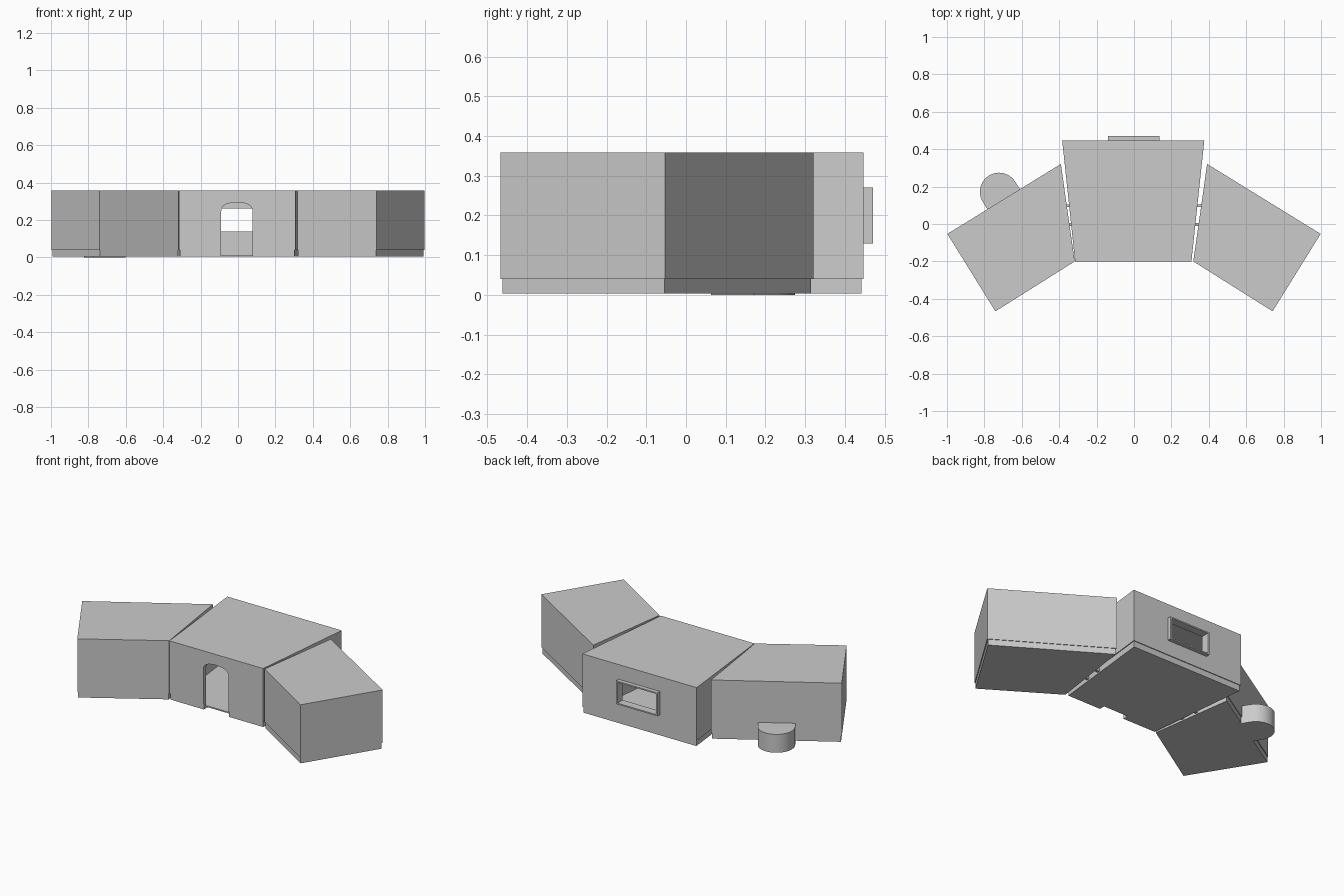
import bpy, bmesh, math
from mathutils import Vector

old = bpy.data.objects.get("Cube")
if old:
    bpy.data.objects.remove(old, do_unlink=True)

grey = bpy.data.materials.new("plain_grey")
grey.use_nodes = True
grey.diffuse_color = (0.6, 0.6, 0.6, 1)
grey.node_tree.nodes["Principled BSDF"].inputs["Base Color"].default_value = (0.6, 0.6, 0.6, 1)


def loft(name, rings):
    """Closed solid through a list of equal-sized point rings."""
    bm = bmesh.new()
    loops = [[bm.verts.new(p) for p in ring] for ring in rings]
    n = len(loops[0])
    for a, b in zip(loops, loops[1:]):
        for i in range(n):
            j = (i + 1) % n
            bm.faces.new((a[i], a[j], b[j], b[i]))
    bm.faces.new(loops[0][::-1])
    bm.faces.new(loops[-1])
    bmesh.ops.recalc_face_normals(bm, faces=bm.faces[:])
    mesh = bpy.data.meshes.new(name)
    bm.to_mesh(mesh)
    bm.free()
    mesh.materials.append(grey)
    obj = bpy.data.objects.new(name, mesh)
    bpy.context.collection.objects.link(obj)
    return obj


def prism(name, outline, z0, z1):
    return loft(name, [[(x, y, z) for x, y in outline] for z in (z0, z1)])


def box(name, x0, x1, y0, y1, z0, z1):
    return prism(name, [(x0, y0), (x1, y0), (x1, y1), (x0, y1)], z0, z1)


def module(name, outline):
    """Walls and flat roof standing on a slightly recessed plinth."""
    mid = sum((Vector(p) for p in outline), Vector((0, 0))) / len(outline)
    inner = [mid + (Vector(p) - mid) * 0.985 for p in outline]
    return loft(name, [[(x, y, z) for x, y in ring] for ring, z in
                       ((inner, 0.004), (inner, 0.04), (outline, 0.04), (outline, 0.358))])


def cut(target, cutter):
    cutter.hide_render = True
    mod = target.modifiers.new("opening", 'BOOLEAN')
    mod.operation = 'DIFFERENCE'
    mod.solver = 'EXACT'
    mod.object = cutter
    bpy.context.view_layer.objects.active = target
    bpy.ops.object.modifier_apply(modifier=mod.name)
    bpy.data.objects.remove(cutter, do_unlink=True)


# Central hall, hollow, with an arched doorway and a rear window
hall = module("central_hall", [(-0.315, -0.2), (0.307, -0.2), (0.376, 0.447), (-0.384, 0.447)])
cut(hall, prism("room_cutter", [(-0.285, -0.175), (0.277, -0.175), (0.345, 0.422), (-0.353, 0.422)],
                0.012, 0.335))
arch = [(-0.09, -0.05), (0.078, -0.05)]
for i in range(13):
    t = math.pi * i / 12
    c, s = math.cos(t), math.sin(t)
    arch.append((-0.006 + 0.084 * math.copysign(abs(c) ** 0.8, c), 0.245 + 0.048 * s ** 0.8))
cut(hall, loft("door_cutter", [[(x, y, z) for x, z in arch] for y in (-0.3, -0.16)]))
cut(hall, box("window_cutter", -0.13, 0.125, 0.38, 0.6, 0.138, 0.262))

# Projecting window surround
frame = box("window_surround", -0.14, 0.135, 0.44, 0.471, 0.13, 0.27)
cut(frame, box("surround_cutter", -0.13, 0.125, 0.38, 0.6, 0.138, 0.262))

# Angled wings and the slim jambs linking them to the hall
wing = [(0.998, -0.053), (0.391, 0.321), (0.317, -0.2), (0.741, -0.467)]
for side, label in ((1, "left"), (-1, "right")):
    module(label + "_wing", [(side * x, y) for x, y in wing])
    for tag, y in (("front", -0.01), ("rear", 0.09)):
        x = 0.317 + 0.11 * (y + 0.2)
        a, b = sorted((side * (x - 0.016), side * (x + 0.025)))
        box(label + "_link_jamb_" + tag, a, b, y, y + 0.015, 0.012, 0.3)

# Low round-ended bay against the back of the right wing
along = Vector((0.85, 0.527))
out = Vector((-0.527, 0.85))
foot = Vector((-0.698, 0.134))
bay = [foot + along * 0.102 - out * 0.02, foot + along * 0.102 + out * 0.045]
for i in range(1, 24):
    t = math.pi * i / 24
    bay.append(foot + out * (0.045 + 0.102 * math.sin(t)) + along * 0.102 * math.cos(t))
bay += [foot - along * 0.102 + out * 0.045, foot - along * 0.102 - out * 0.02]
bay_obj = prism("round_bay", bay, 0.0, 0.11)
bpy.ops.object.select_all(action='DESELECT')
bay_obj.select_set(True)
bpy.context.view_layer.objects.active = bay_obj
bpy.ops.object.shade_smooth_by_angle(angle=math.radians(30))
